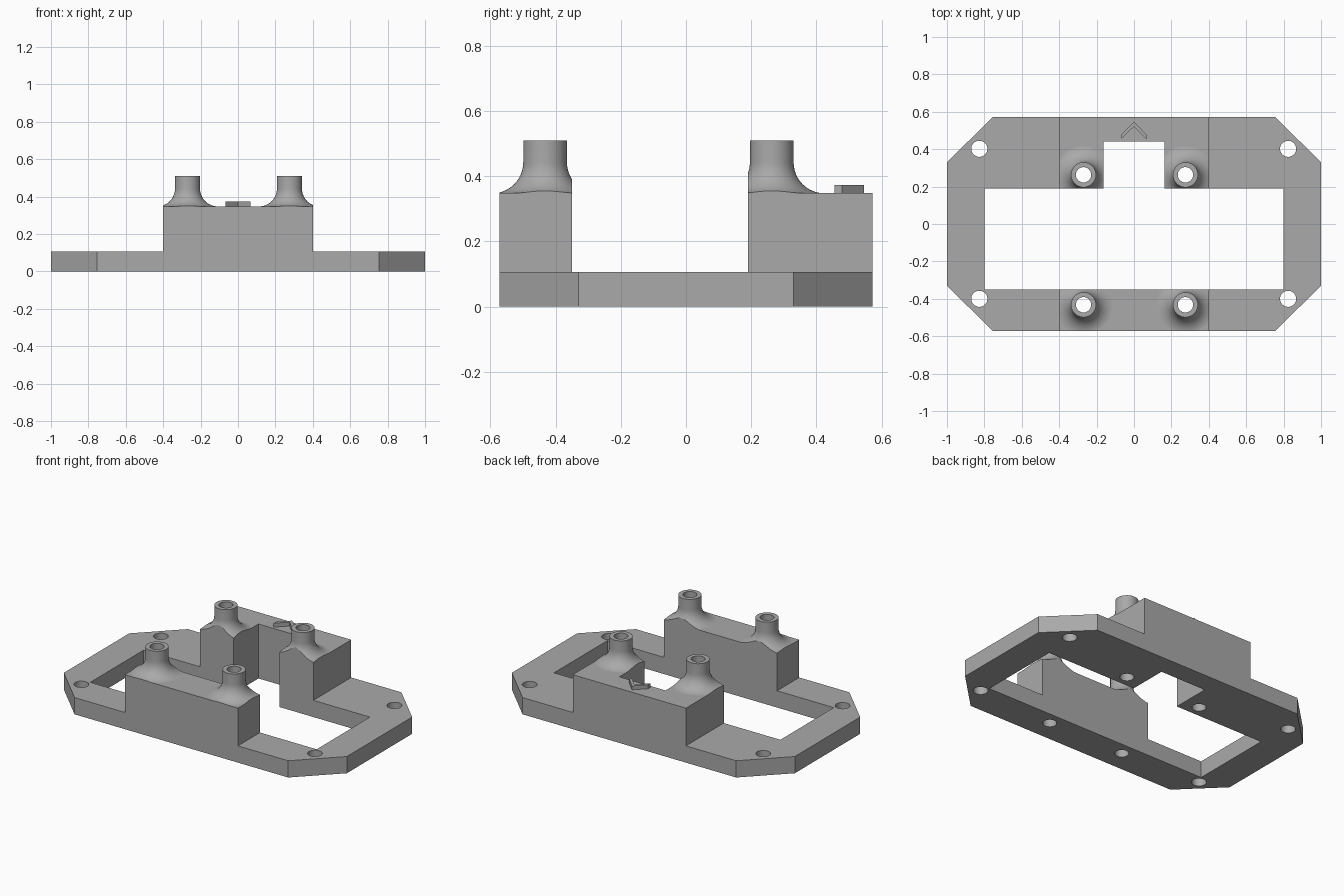
import bpy
import bmesh
import math

if "Cube" in bpy.data.objects:
    bpy.data.objects.remove(bpy.data.objects["Cube"], do_unlink=True)

grey = bpy.data.materials.new("plain grey")
grey.use_nodes = True
GREY = (0.4, 0.4, 0.4, 1)
grey.diffuse_color = GREY
grey.node_tree.nodes["Principled BSDF"].inputs["Base Color"].default_value = GREY

HALF_Y = 0.572
PLATE_TOP, BLOCK_TOP, BOSS_TOP = 0.107, 0.348, 0.51
SEGMENTS = 48


def finish(name, bm):
    bmesh.ops.recalc_face_normals(bm, faces=bm.faces)
    mesh = bpy.data.meshes.new(name)
    bm.to_mesh(mesh)
    bm.free()
    mesh.materials.append(grey)
    obj = bpy.data.objects.new(name, mesh)
    bpy.context.collection.objects.link(obj)
    return obj


def prism(name, outline, z0, z1):
    """Extrude a flat outline from z0 to z1."""
    bm = bmesh.new()
    face = bm.faces.new([bm.verts.new((x, y, z0)) for x, y in outline])
    result = bmesh.ops.extrude_face_region(bm, geom=[face])
    verts = [v for v in result["geom"] if isinstance(v, bmesh.types.BMVert)]
    bmesh.ops.translate(bm, verts=verts, vec=(0, 0, z1 - z0))
    return finish(name, bm)


def box(name, x0, x1, y0, y1, z0, z1):
    return prism(name, [(x0, y0), (x1, y0), (x1, y1), (x0, y1)], z0, z1)


def circle(x, y, r):
    steps = [2 * math.pi * i / SEGMENTS for i in range(SEGMENTS)]
    return [(x + r * math.cos(a), y + r * math.sin(a)) for a in steps]


def lathe(name, profile, x, y):
    """Solid of revolution with flat caps, from (radius, z) points."""
    bm = bmesh.new()
    rings = [[bm.verts.new((px, py, z)) for px, py in circle(x, y, r)]
             for r, z in profile]
    for low, high in zip(rings, rings[1:]):
        for i in range(SEGMENTS):
            j = (i + 1) % SEGMENTS
            bm.faces.new((low[i], low[j], high[j], high[i]))
    bm.faces.new(rings[0][::-1])
    bm.faces.new(rings[-1])
    return finish(name, bm)


def combine(target, tool, operation):
    mod = target.modifiers.new(operation.lower(), "BOOLEAN")
    mod.operation = operation
    mod.solver = "EXACT"
    mod.object = tool
    bpy.ops.object.select_all(action="DESELECT")
    bpy.context.view_layer.objects.active = target
    target.select_set(True)
    bpy.ops.object.modifier_apply(modifier=mod.name)
    bpy.data.objects.remove(tool, do_unlink=True)


# Raised blocks, later separated by the opening
frame = box("mounting_frame", -0.4, 0.4, -HALF_Y, HALF_Y, 0, BLOCK_TOP)

# Flared bosses
bosses = [(x, y) for x in (-0.27, 0.275) for y in (-0.432, 0.263)]
radius, fillet = 0.067, 0.095
fillet_z = BLOCK_TOP + fillet - 0.0005
profile = [(radius + fillet, 0.2)]
for i in range(13):
    a = math.pi / 2 * i / 12
    profile.append((radius + fillet * (1 - math.sin(a)),
                    fillet_z - fillet * math.cos(a)))
profile.append((radius, BOSS_TOP))
for x, y in bosses:
    combine(frame, lathe("boss", profile, x, y), "UNION")
trim = box("trim", -0.4, 0.4, -HALF_Y, HALF_Y, -0.1, 1)
combine(frame, trim, "INTERSECT")

# Base plate with clipped corners
quarter = [(1, 0.33), (0.755, HALF_Y)]
side = quarter + [(-x, y) for x, y in reversed(quarter)]
outline = side + [(-x, -y) for x, y in side]
combine(frame, prism("plate", outline, 0, PLATE_TOP), "UNION")

# Central opening with its rear notch
opening = [(-0.8, -0.349), (0.8, -0.349), (0.8, 0.19), (0.162, 0.19),
           (0.162, 0.441), (-0.164, 0.441), (-0.164, 0.19), (-0.8, 0.19)]
combine(frame, prism("opening", opening, -0.1, 1), "DIFFERENCE")

# Screw holes through the bosses and the corners
holes = [(x, y, 0.041) for x, y in bosses]
holes += [(x, y, 0.043) for x in (-0.827, 0.824) for y in (-0.4, 0.402)]
for x, y, r in holes:
    combine(frame, prism("hole", circle(x, y, r), -0.1, 1), "DIFFERENCE")

# Smooth the round surfaces and keep the flat ones flat
bpy.ops.object.select_all(action="DESELECT")
bpy.context.view_layer.objects.active = frame
frame.select_set(True)
bpy.ops.object.shade_smooth_by_angle(angle=math.radians(30))
for poly in frame.data.polygons:
    if abs(poly.normal.z) > 0.9999 or poly.area > 0.02:
        poly.use_smooth = False

# Raised direction arrow
arrow = [(-0.068, 0.455), (0, 0.521), (0.066, 0.455),
         (0.066, 0.479), (0, 0.546), (-0.068, 0.479)]
prism("direction_arrow", arrow, BLOCK_TOP - 0.005, 0.373)
